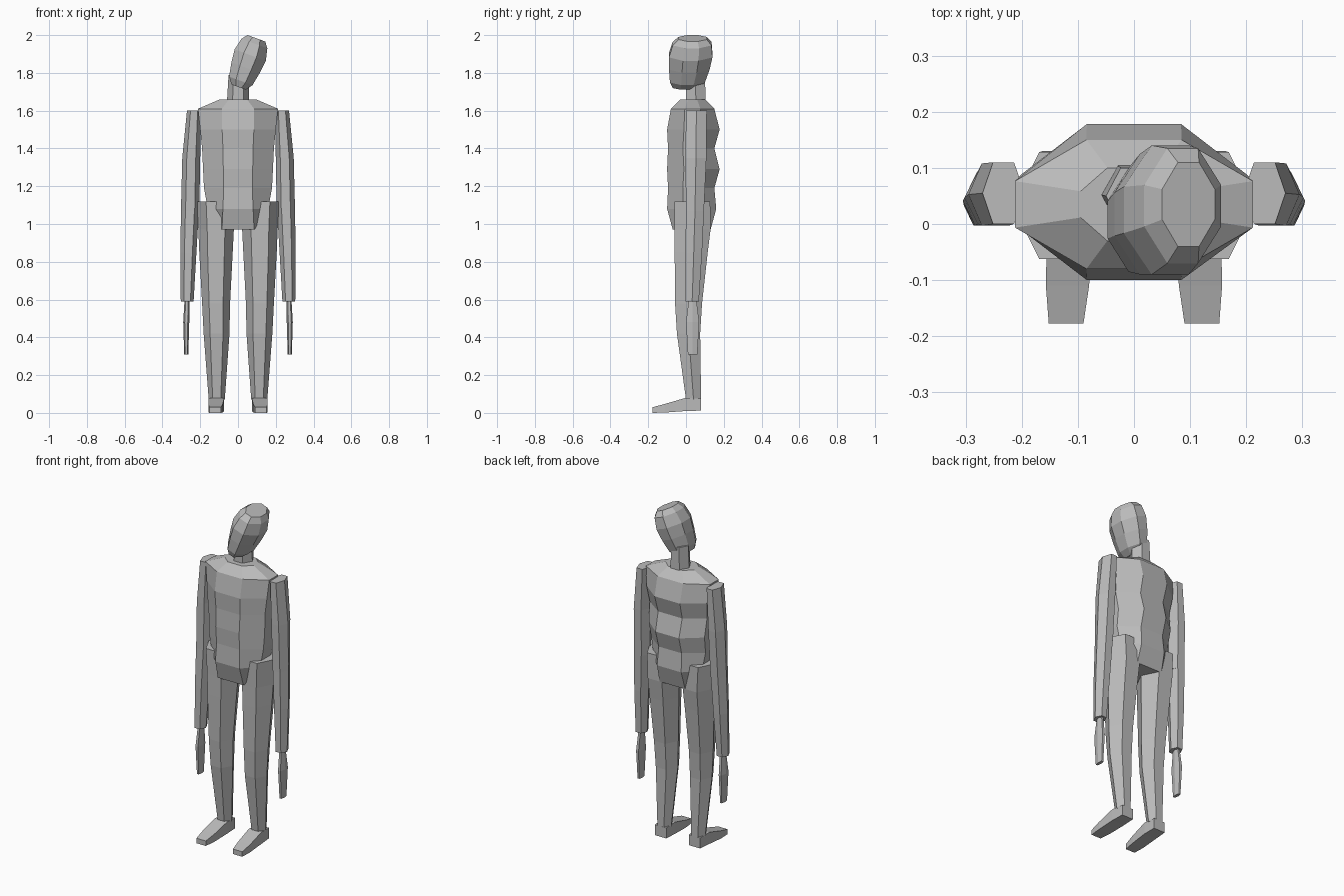
import bpy, bmesh, math
from mathutils import Matrix, Vector

cube = bpy.data.objects.get("Cube")
if cube:
    bpy.data.objects.remove(cube)

grey = bpy.data.materials.new("plain_grey")
grey.use_nodes = True
colour = (0.5, 0.5, 0.5, 1)
grey.diffuse_color = colour
grey.node_tree.nodes["Principled BSDF"].inputs["Base Color"].default_value = colour


def loft(name, rings, matrix=Matrix()):
    """Skin a list of equal-length point rings into a closed flat-shaded solid."""
    bm = bmesh.new()
    loops = [[bm.verts.new(matrix @ Vector(p)) for p in ring] for ring in rings]
    n = len(loops[0])
    for a, b in zip(loops, loops[1:]):
        for i in range(n):
            j = (i + 1) % n
            bm.faces.new((a[i], a[j], b[j], b[i]))
    bm.faces.new(loops[0][::-1])
    bm.faces.new(loops[-1])
    bmesh.ops.recalc_face_normals(bm, faces=bm.faces)
    mesh = bpy.data.meshes.new(name)
    bm.to_mesh(mesh)
    bm.free()
    mesh.materials.append(grey)
    obj = bpy.data.objects.new(name, mesh)
    bpy.context.collection.objects.link(obj)
    return obj


def octagon(z, hx, y0, y1, flat=0.4, side=0.18):
    """Eight-sided ring with flat front, back and sides."""
    ym, fx, fy = (y0 + y1) / 2, hx * flat, (y1 - y0) * side
    return [(-fx, y0, z), (fx, y0, z), (hx, ym - fy, z), (hx, ym + fy, z),
            (fx, y1, z), (-fx, y1, z), (-hx, ym + fy, z), (-hx, ym - fy, z)]


def hexagon(z, x0, x1, y0, y1):
    """Six-sided ring with flat front and back."""
    xm, ym, fx = (x0 + x1) / 2, (y0 + y1) / 2, (x1 - x0) / 4
    return [(xm - fx, y0, z), (xm + fx, y0, z), (x1, ym, z),
            (xm + fx, y1, z), (xm - fx, y1, z), (x0, ym, z)]


def box_ring(y, x0, x1, z0, z1):
    return [(x0, y, z0), (x1, y, z0), (x1, y, z1), (x0, y, z1)]


def pair(name, rings):
    """Build a left part and its mirrored right twin."""
    loft("left_" + name, rings)
    loft("right_" + name, [[(-x, y, z) for x, y, z in r] for r in rings])


# Torso with rippled bands
loft("torso", [octagon(*r) for r in (
    (0.97, 0.10, -0.07, 0.13, 0.85), (1.08, 0.16, -0.10, 0.16, 0.5),
    (1.19, 0.18, -0.095, 0.15, 0.42), (1.29, 0.185, -0.10, 0.178, 0.42),
    (1.40, 0.19, -0.095, 0.15, 0.42), (1.50, 0.20, -0.10, 0.178, 0.42),
    (1.61, 0.212, -0.08, 0.15, 0.40), (1.66, 0.095, -0.03, 0.10, 0.5))])

# Neck
loft("neck", [hexagon(1.62, -0.06, 0.06, 0.0, 0.105),
              hexagon(1.79, -0.05, 0.055, 0.0, 0.10)])

# Head, leaning to the left
lean = Matrix.Translation((0.003, 0, 1.725)) @ Matrix.Rotation(math.radians(20), 4, 'Y')
loft("head", [octagon(*r) for r in (
    (0.0, 0.04, -0.07, 0.06), (0.035, 0.066, -0.085, 0.10),
    (0.11, 0.08, -0.09, 0.125), (0.18, 0.088, -0.09, 0.14),
    (0.245, 0.073, -0.07, 0.135), (0.275, 0.05, -0.04, 0.11))], lean)

# Arms
pair("upper_arm", [hexagon(1.07, 0.205, 0.302, 0.0, 0.095),
                   hexagon(1.35, 0.20, 0.295, -0.003, 0.108),
                   hexagon(1.60, 0.195, 0.27, 0.0, 0.11)])
pair("forearm", [hexagon(0.59, 0.235, 0.303, -0.003, 0.068),
                 hexagon(0.85, 0.22, 0.305, -0.003, 0.085),
                 hexagon(1.07, 0.207, 0.302, 0.0, 0.095)])
pair("hand", [hexagon(0.31, 0.263, 0.285, 0.01, 0.06),
              hexagon(0.48, 0.258, 0.29, 0.0, 0.07),
              hexagon(0.60, 0.257, 0.283, 0.015, 0.055)])

# Legs
pair("leg", [hexagon(*r) for r in (
    (0.07, 0.07, 0.155, 0.0, 0.08), (0.42, 0.045, 0.182, -0.048, 0.075),
    (0.58, 0.042, 0.19, -0.058, 0.085), (0.85, 0.028, 0.205, -0.06, 0.115),
    (0.97, 0.022, 0.21, -0.06, 0.13), (1.12, 0.025, 0.217, -0.062, 0.128))])

# Feet
pair("foot", [box_ring(*r) for r in (
    (0.08, 0.075, 0.15, 0.012, 0.075), (0.0, 0.073, 0.155, 0.01, 0.08),
    (-0.11, 0.08, 0.157, 0.002, 0.048), (-0.177, 0.09, 0.152, 0.0, 0.03))])
